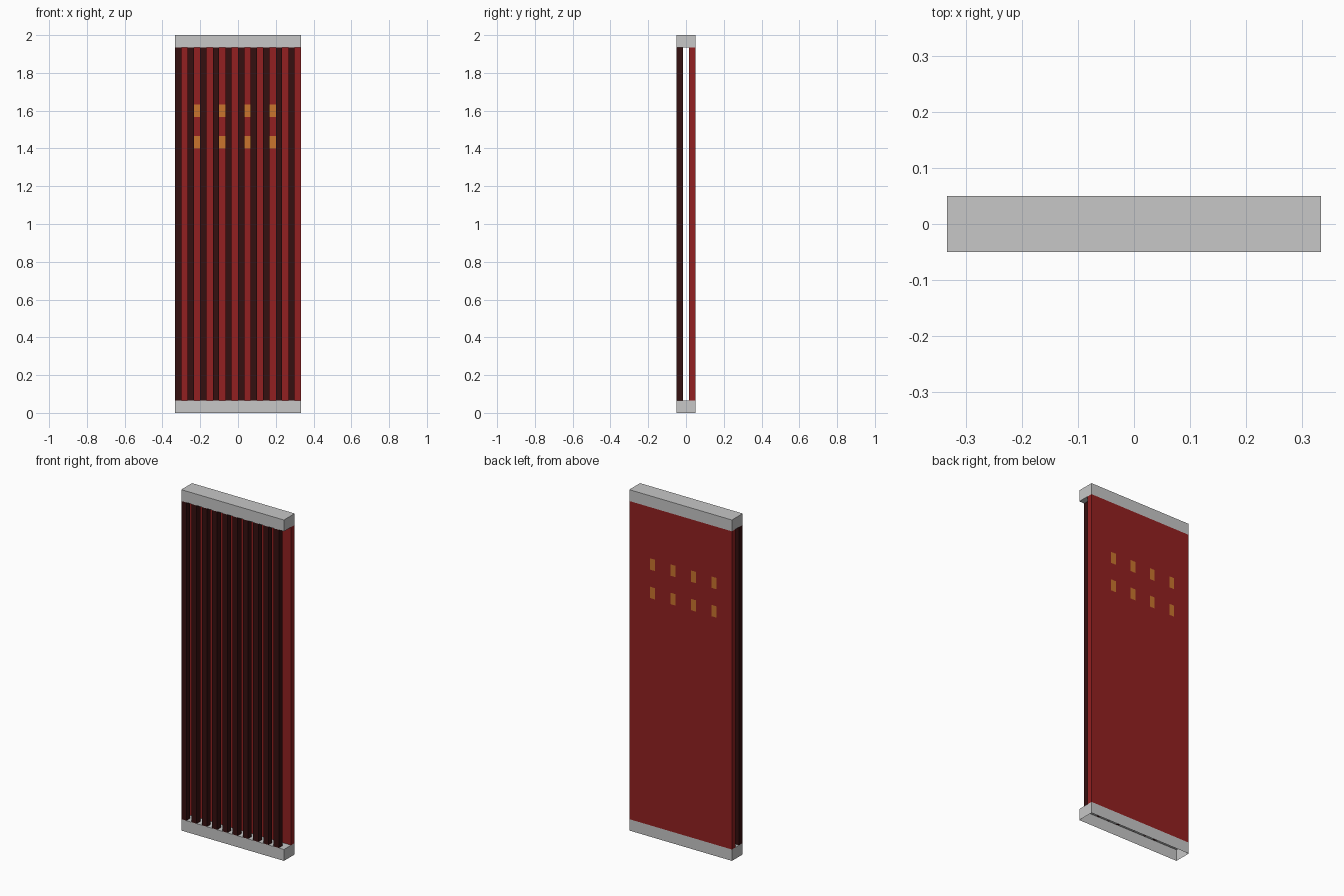
import bpy, bmesh
from mathutils import Matrix, Vector

if "Cube" in bpy.data.objects:
    bpy.data.objects.remove(bpy.data.objects["Cube"])

U = 1 / 30  # grid unit: model is 20 x 3 x 60 units


def material(name, rgb):
    m = bpy.data.materials.new(name)
    m.diffuse_color = (*rgb, 1)
    m.use_nodes = True
    m.node_tree.nodes["Principled BSDF"].inputs["Base Color"].default_value = m.diffuse_color
    return m


grey = material("light grey", (0.57, 0.57, 0.57))
red = material("red", (0.29, 0.0144, 0.0152))
dark = material("dark maroon", (0.036, 0.005, 0.005))
orange = material("orange", (0.59, 0.178, 0.027))


def box_mesh(bm, lo, hi):
    """Add a box between two corners given in grid units."""
    lo, hi = Vector(lo) * U, Vector(hi) * U
    size = hi - lo
    bmesh.ops.create_cube(bm, size=1, matrix=Matrix.Translation((lo + hi) / 2)
                          @ Matrix.Diagonal((*size, 1)))


def finish(bm, name, *mats):
    me = bpy.data.meshes.new(name)
    bm.to_mesh(me)
    bm.free()
    for m in mats:
        me.materials.append(m)
    ob = bpy.data.objects.new(name, me)
    bpy.context.collection.objects.link(ob)
    return ob


# Top rail, and bottom rail that is open underneath
bm = bmesh.new()
box_mesh(bm, (-10, -1.5, 58), (10, 1.5, 60))
finish(bm, "top_rail", grey)

bm = bmesh.new()
box_mesh(bm, (-10, -1.5, 0), (10, 1.5, 2))
under = [f for f in bm.faces if f.normal.z < -0.5 or f.calc_center_median().z < 0.01]
bmesh.ops.delete(bm, geom=under, context='FACES_ONLY')
finish(bm, "bottom_rail", grey)

# Vertical slats along the front
for i in range(10):
    x = -10 + 2 * i
    bm = bmesh.new()
    box_mesh(bm, (x, -1.5, 2), (x + 1, -0.5, 58))
    finish(bm, f"front_slat_{i + 1}", dark)

# Back panel, cut so that two rows of four orange squares show on both sides
cols, rows = (-7, -3, 1, 5), (42, 47)
bm = bmesh.new()
box_mesh(bm, (-10, 0.5, 2), (10, 1.5, 58))


def cut(co, no):
    bmesh.ops.bisect_plane(bm, geom=bm.verts[:] + bm.edges[:] + bm.faces[:],
                           plane_co=Vector(co) * U, plane_no=no)


for c in cols:
    cut((c, 0, 0), (1, 0, 0))
    cut((c + 1, 0, 0), (1, 0, 0))
for r in rows:
    cut((0, 0, r), (0, 0, 1))
    cut((0, 0, r + 2), (0, 0, 1))
bm.normal_update()
for f in bm.faces:
    c = f.calc_center_median() / U
    in_col = any(k < c.x < k + 1 for k in cols)
    in_row = any(k < c.z < k + 2 for k in rows)
    f.material_index = int(abs(f.normal.y) > 0.5 and in_col and in_row)
finish(bm, "back_panel", red, orange)
